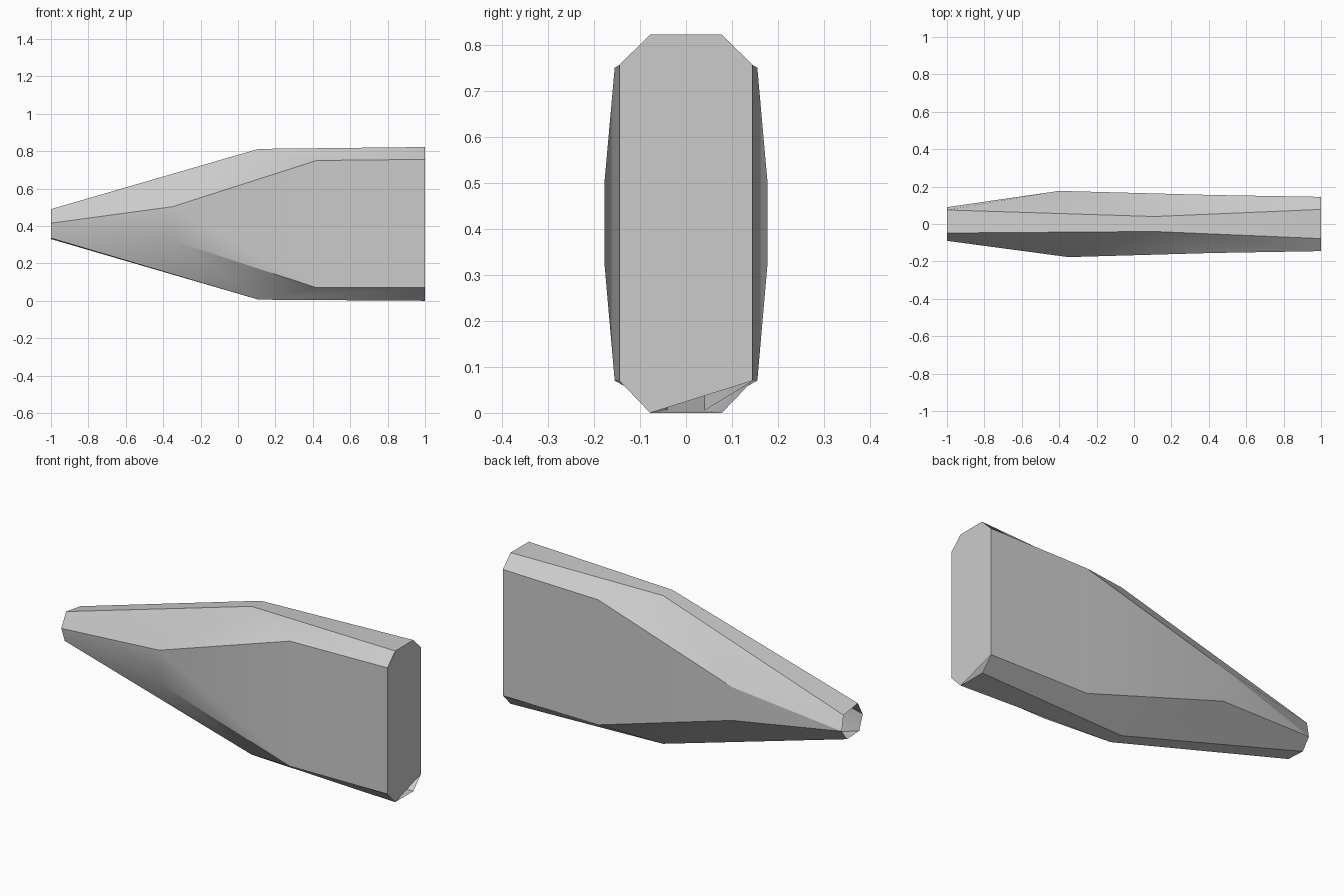
import bpy
import bmesh

cube = bpy.data.objects.get("Cube")
if cube:
    bpy.data.objects.remove(cube, do_unlink=True)

grey = bpy.data.materials.new("plain_grey")
grey.use_nodes = True
colour = (0.6, 0.6, 0.6, 1)
grey.diffuse_color = colour
grey.node_tree.nodes["Principled BSDF"].inputs["Base Color"].default_value = colour

bm = bmesh.new()


def rail(points):
    """Vertices along one lengthwise edge, from narrow tip to wide end."""
    return [bm.verts.new(p) for p in points]


def flat_rail(tip, side, z_mid, z_end):
    return rail([tip, (0.11, side * 0.04, z_mid), (1, side * 0.078, z_end)])


def side_rail(tip, side, x_bulge, z_bulge, z_mid, z_end):
    return rail([tip, (x_bulge, side * 0.177, z_bulge),
                 (0.42, side * 0.155, z_mid), (1, side * 0.145, z_end)])


# Lengthwise edges: the tip section is slightly irregular
top_f = flat_rail((-1, -0.048, 0.49), -1, 0.812, 0.822)
top_b = flat_rail((-1, 0.075, 0.472), 1, 0.812, 0.822)
bot_f = flat_rail((-1, -0.06, 0.335), -1, 0.006, 0)
bot_b = flat_rail((-1, 0.045, 0.33), 1, 0.006, 0)
up_f = side_rail((-1, -0.09, 0.415), -1, -0.35, 0.503, 0.75, 0.756)
up_b = side_rail((-1, 0.09, 0.39), 1, -0.4, 0.503, 0.75, 0.756)
low_f = side_rail((-1, -0.06, 0.335), -1, -0.35, 0.322, 0.07, 0.07)
low_b = side_rail((-1, 0.09, 0.39), 1, -0.4, 0.322, 0.07, 0.07)


def strip(a, b):
    for i in range(len(a) - 1):
        bm.faces.new((a[i], a[i + 1], b[i + 1], b[i]))


# Top, bottom and side panels
for a, b in ((top_f, top_b), (bot_f, bot_b), (up_f, low_f), (up_b, low_b)):
    strip(a, b)

# Slanted corner panels
for f, s in ((top_f, up_f), (top_b, up_b), (bot_f, low_f), (bot_b, low_b)):
    bm.faces.new((f[0], s[0], s[1], f[1]))
    bm.faces.new((f[1], s[1], s[2]))
    bm.faces.new((f[1], s[2], s[3], f[2]))

# Wide end cap, leaving one lower corner open; the tip stays open
bm.faces.new([r[-1] for r in (top_f, top_b, up_b, low_b, bot_f, low_f, up_f)])

bmesh.ops.remove_doubles(bm, verts=bm.verts[:], dist=0.0005)
bmesh.ops.recalc_face_normals(bm, faces=bm.faces[:])

mesh = bpy.data.meshes.new("tapered_shell")
bm.to_mesh(mesh)
bm.free()
mesh.materials.append(grey)
shell = bpy.data.objects.new("tapered_shell", mesh)
bpy.context.collection.objects.link(shell)

bpy.ops.object.select_all(action="DESELECT")
shell.select_set(True)
bpy.context.view_layer.objects.active = shell
bpy.ops.object.shade_smooth_by_angle()
